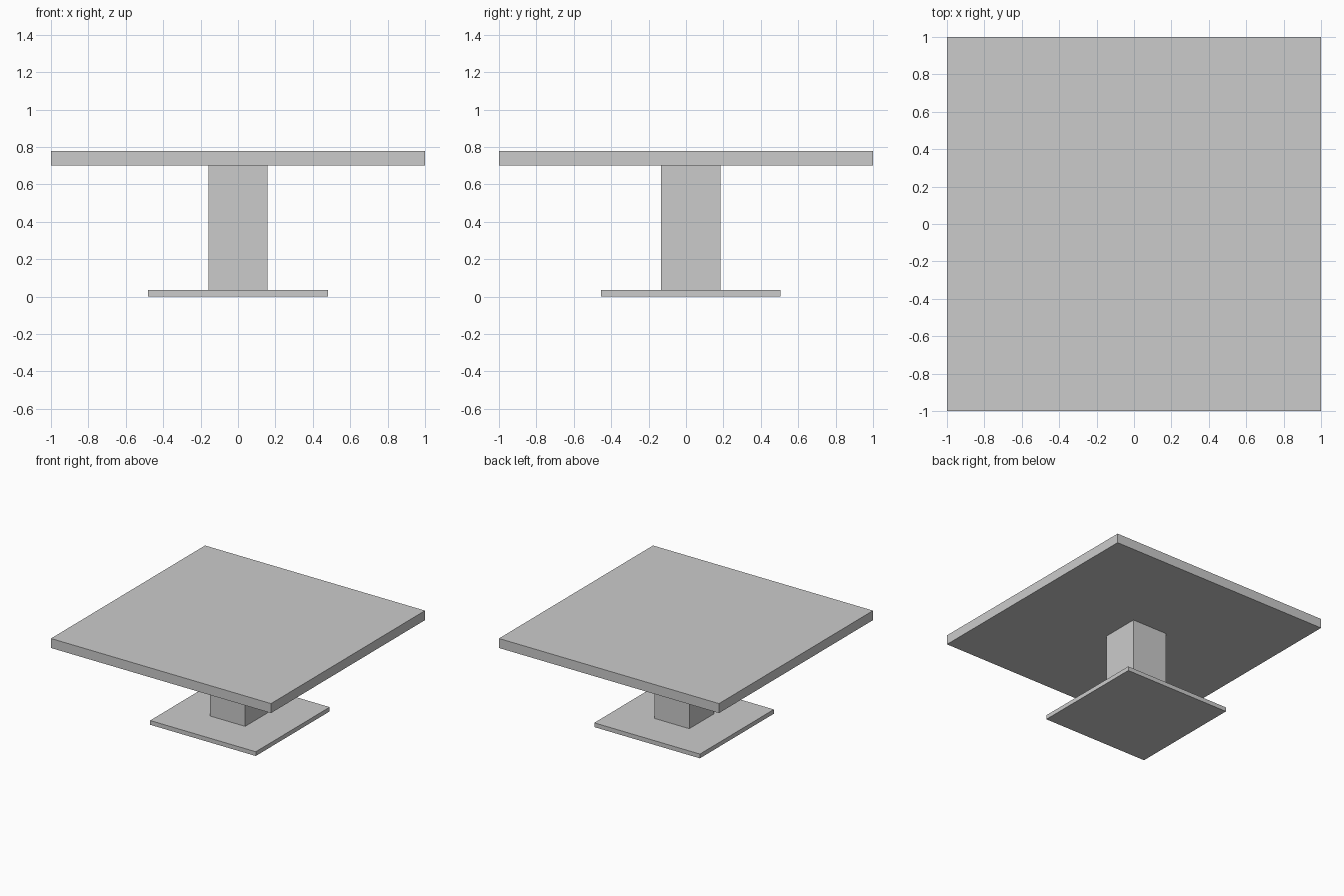
import bpy

if "Cube" in bpy.data.objects:
    bpy.data.objects.remove(bpy.data.objects["Cube"])


def box(name, width, depth, z0, z1, y=0.0):
    """Axis-aligned box centred on x = 0, spanning z0 to z1."""
    bpy.ops.mesh.primitive_cube_add(size=1, location=(0, y, (z0 + z1) / 2))
    obj = bpy.context.object
    obj.name = name
    obj.scale = (width, depth, z1 - z0)
    bpy.ops.object.transform_apply(location=False, rotation=False, scale=True)
    return obj


BASE_TOP, TOP_UNDERSIDE, HEIGHT = 0.035, 0.70, 0.778
OFFSET_Y = 0.025  # pedestal sits slightly towards the back

# Floor plate
box("base_plate", 0.96, 0.96, 0.0, BASE_TOP, OFFSET_Y)
# Square column
box("pedestal", 0.318, 0.318, BASE_TOP, TOP_UNDERSIDE, OFFSET_Y)
# Square top
box("table_top", 2.0, 2.0, TOP_UNDERSIDE, HEIGHT)
